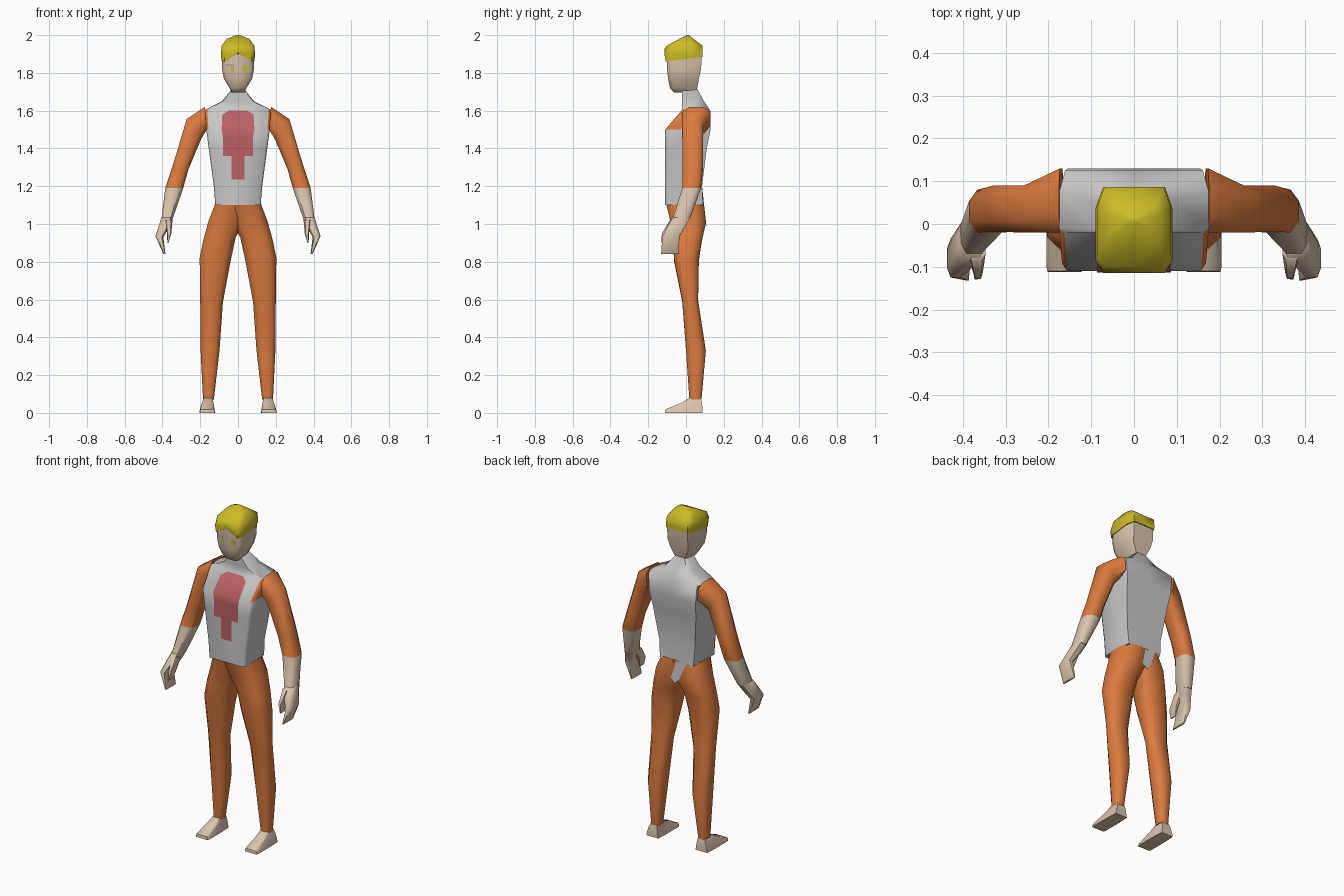
import bpy, math


def material(name, rgb):
    m = bpy.data.materials.new(name)
    m.diffuse_color = (*rgb, 1.0)
    return m


ORANGE = material("orange cloth", (0.72, 0.20, 0.05))
GREY = material("light grey vest", (0.58, 0.58, 0.59))
SKIN = material("skin", (0.70, 0.56, 0.42))
YELLOW = material("yellow hair", (0.60, 0.50, 0.02))
RED = material("dull red", (0.50, 0.12, 0.125))
BROW = material("pale brow", (0.45, 0.42, 0.33))

# Cross-sections as right halves, running from front centre to back centre
BOX = [(0, -1), (0.93, -1), (1, -0.85), (1, 0.3), (0.92, 1), (0, 1)]
ROUND = [(0, -1), (0.6, -1), (1, -0.5), (1, 0.5), (0.6, 1), (0, 1)]
SKULL = [(0, -1), (0.8, -1), (1, -0.7), (1, 0.5), (0.8, 1), (0, 1)]


def make(name, verts, faces, mats, ids=None, angle=60):
    me = bpy.data.meshes.new(name)
    me.from_pydata(verts, [], faces)
    for m in mats:
        me.materials.append(m)
    for i, p in enumerate(me.polygons):
        p.use_smooth = True
        p.material_index = ids[i] if ids else 0
    me.set_sharp_from_angle(angle=math.radians(angle))
    ob = bpy.data.objects.new(name, me)
    bpy.context.collection.objects.link(ob)
    return ob


def loft(name, half, rings, mats, seg_mat=None, side=1, tweak=None, angle=60):
    """Skin rings given as (inner x, inner z, outer x, outer z, front y, back y)."""
    sec = half + [(-u, v) for u, v in half[-2:0:-1]]
    n = len(sec)
    verts, faces, ids = [], [], []
    for r, (ax, az, bx, bz, y0, y1) in enumerate(rings):
        for u, v in sec:
            t = (u + 1) / 2
            p = [side * (ax + (bx - ax) * t), y0 + (y1 - y0) * (v + 1) / 2, az + (bz - az) * t]
            if tweak:
                tweak(r, u, v, p)
            verts.append(p)
    for r in range(len(rings) - 1):
        for i in range(n):
            j = (i + 1) % n
            faces.append((r * n + i, r * n + j, (r + 1) * n + j, (r + 1) * n + i))
            ids.append(seg_mat(r, i) if seg_mat else 0)
    last = (len(rings) - 1) * n
    faces += [tuple(reversed(range(n))), tuple(range(last, last + n))]
    ids += [0, seg_mat(len(rings) - 2, 0) if seg_mat else 0]
    # Ring direction and mirroring decide the winding
    if (rings[-1][1] < rings[0][1]) != (side < 0):
        faces = [tuple(reversed(f)) for f in faces]
    return make(name, verts, faces, mats, ids, angle)


def level(rx, z, y0, y1):
    return (-rx, z, rx, z, y0, y1)


def plate(name, rows, mat, front):
    """Thin decoration following a front surface; rows are (x0, x1, z)."""
    verts = [(x, front(z) - 0.003, z) for x0, x1, z in rows for x in (x0, x1)]
    faces = [(2 * i, 2 * i + 1, 2 * i + 3, 2 * i + 2) for i in range(len(rows) - 1)
             if rows[i][2] != rows[i + 1][2]]
    faces = [f if rows[0][2] < rows[-1][2] else f[::-1] for f in faces]
    return make(name, verts, faces, [mat])


# Vest, with a pointed tail at the back and orange armholes
def vest_tail(r, u, v, p):
    if r == 0 and v == 1:
        p[2] -= 0.13 if u == 0 else 0.0
        p[1] += 0.02 if u == 0 else 0.0


loft("vest", BOX, [level(0.12, 1.10, -0.11, 0.09), level(0.128, 1.20, -0.11, 0.085),
                   level(0.155, 1.40, -0.11, 0.11), level(0.168, 1.50, -0.11, 0.13),
                   level(0.175, 1.605, -0.02, 0.125), level(0.085, 1.65, -0.02, 0.095),
                   level(0.032, 1.715, -0.02, 0.06)],
     [GREY, ORANGE], lambda r, i: 1 if r == 3 and i in (1, 2, 7, 8) else 0, tweak=vest_tail)


# Chest emblem lying on the vest front
def chest(z):
    return -0.11 + max(0, z - 1.50) * 0.09 / 0.105


plate("chest_emblem", [(-h, h, z) for h, z in
      [(0.035, 1.235), (0.035, 1.36), (0.08, 1.36), (0.08, 1.46), (0.087, 1.50),
       (0.083, 1.58), (0.05, 1.60)]], RED, chest)

# Head
loft("head", SKULL, [level(0.032, 1.695, -0.06, 0.05), level(0.045, 1.72, -0.085, 0.06),
                     level(0.075, 1.77, -0.095, 0.068), level(0.085, 1.82, -0.10, 0.08),
                     level(0.084, 1.90, -0.104, 0.083)], [SKIN])


# Hair cap: lower edge rises to the back and arches over the forehead
def hair_edge(r, u, v, p):
    if r == 0:
        p[2] += 0.012 * (v + 1)
        if u == 0 and v == -1:
            p[2] += 0.045
    if r == 1 and u == 0 and v == -1:
        p[2] += 0.02


loft("hair", SKULL, [level(0.088, 1.86, -0.108, 0.087), level(0.09, 1.905, -0.115, 0.087),
                     level(0.086, 1.945, -0.10, 0.086), level(0.06, 1.98, -0.035, 0.04),
                     level(0.01, 2.0, 0.005, 0.015)], [YELLOW], tweak=hair_edge)


# Eyes and brow
def face(z):
    return -0.10 - (z - 1.82) * (0.05 if z > 1.82 else 0.1)


plate("right_eye", [(-0.037, -0.02, 1.808), (-0.037, -0.02, 1.833)], YELLOW, face)
plate("right_brow", [(-0.066, -0.02, 1.836), (-0.066, -0.02, 1.848)], BROW, face)
plate("left_eye", [(0.025, 0.062, 1.808), (0.025, 0.062, 1.842)], YELLOW, face)
plate("left_pupil", [(0.042, 0.06, 1.815), (0.042, 0.06, 1.835)], BROW,
      lambda z: face(z) - 0.002)

for side, tag in ((1, "left"), (-1, "right")):
    # Arm: orange sleeve, bare forearm
    loft(tag + "_arm", ROUND, [(0.165, 1.50, 0.175, 1.62, -0.02, 0.13),
                               (0.195, 1.45, 0.272, 1.555, -0.02, 0.09),
                               (0.262, 1.29, 0.345, 1.31, -0.018, 0.09),
                               (0.29, 1.19, 0.385, 1.19, -0.02, 0.08),
                               (0.345, 1.03, 0.405, 1.03, -0.07, 0.022)],
         [ORANGE, SKIN], lambda r, i: int(r == 3), side)
    # Hand and thumb
    loft(tag + "_hand", ROUND, [(0.343, 1.035, 0.405, 1.035, -0.07, 0.022),
                                (0.358, 0.995, 0.418, 0.995, -0.095, 0.0),
                                (0.395, 0.93, 0.437, 0.935, -0.125, -0.035),
                                (0.384, 0.84, 0.394, 0.84, -0.132, -0.038)], [SKIN], None, side)
    loft(tag + "_thumb", ROUND, [(0.347, 1.02, 0.388, 1.02, -0.085, -0.03),
                                 (0.353, 0.95, 0.376, 0.95, -0.128, -0.07),
                                 (0.368, 0.90, 0.374, 0.90, -0.13, -0.09)], [SKIN], None, side)
    # Trouser leg, meeting its twin at the centre of the hips
    loft(tag + "_leg", ROUND, [(-0.06, 1.11, 0.122, 1.105, -0.105, 0.095),
                               (-0.03, 1.00, 0.158, 1.01, -0.08, 0.105),
                               (0.012, 0.93, 0.185, 0.91, -0.07, 0.085),
                               (0.04, 0.80, 0.203, 0.82, -0.063, 0.068),
                               (0.08, 0.585, 0.20, 0.60, -0.02, 0.064),
                               (0.098, 0.33, 0.198, 0.33, 0.0, 0.105),
                               (0.128, 0.07, 0.185, 0.07, 0.018, 0.082)],
         [ORANGE], None, side)

    # Foot: flat sole, instep sloping down to the toe
    loft(tag + "_foot", BOX, [(0.12, 0.0, 0.205, 0.0, -0.112, 0.087),
                              (0.124, 0.018, 0.202, 0.018, -0.11, 0.087),
                              (0.13, 0.055, 0.19, 0.055, -0.02, 0.085),
                              (0.134, 0.078, 0.182, 0.078, 0.015, 0.078)], [SKIN], None, side)
